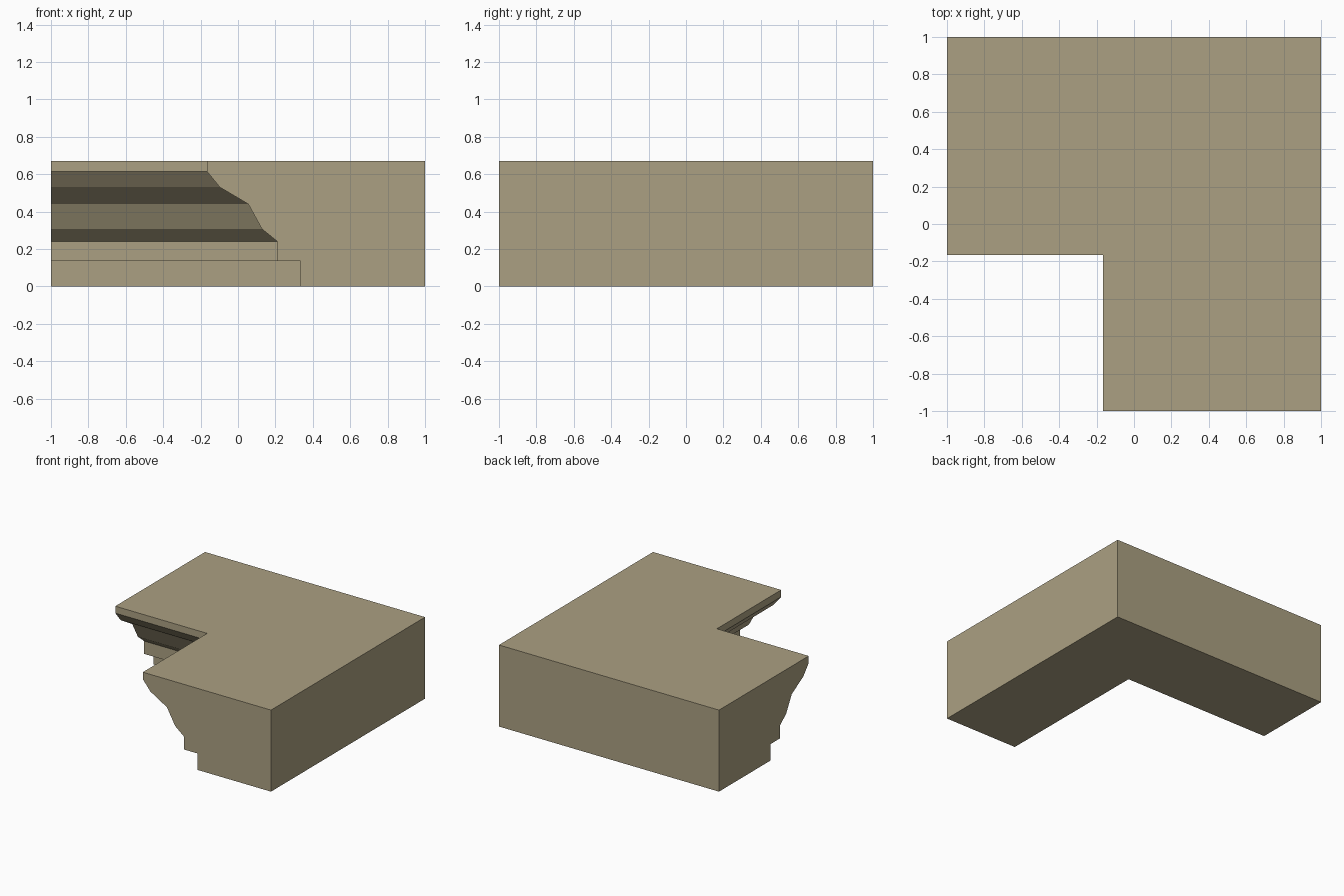
import bpy, bmesh

if "Cube" in bpy.data.objects:
    bpy.data.objects.remove(bpy.data.objects["Cube"])

# Cornice cross-section: (distance along the mitre diagonal, height)
PROFILE = [
    (1.0, 0.0), (0.333, 0.0), (0.333, 0.135), (0.21, 0.135),
    (0.21, 0.24), (0.128, 0.307), (0.055, 0.44), (-0.097, 0.53),
    (-0.165, 0.613), (-0.165, 0.67), (1.0, 0.67),
]

stone = bpy.data.materials.new("tan_stone")
stone.diffuse_color = (0.407, 0.352, 0.223, 1.0)
stone.use_nodes = True
stone.node_tree.nodes["Principled BSDF"].inputs["Base Color"].default_value = stone.diffuse_color

# Sweep the section along the front leg, through the mitre, to the left leg
bm = bmesh.new()
stations = [lambda p: (p, -1.0), lambda p: (p, p), lambda p: (-1.0, p)]
rings = [[bm.verts.new((*place(p), z)) for p, z in PROFILE] for place in stations]
n = len(PROFILE)
for a, b in zip(rings, rings[1:]):
    for i in range(n):
        j = (i + 1) % n
        bm.faces.new((a[i], a[j], b[j], b[i]))

# Flat end caps
bm.faces.new(rings[0])
bm.faces.new(rings[-1])
bmesh.ops.recalc_face_normals(bm, faces=bm.faces)

mesh = bpy.data.meshes.new("cornice_inner_corner")
bm.to_mesh(mesh)
bm.free()
mesh.materials.append(stone)
cornice = bpy.data.objects.new("cornice_inner_corner", mesh)
bpy.context.collection.objects.link(cornice)
